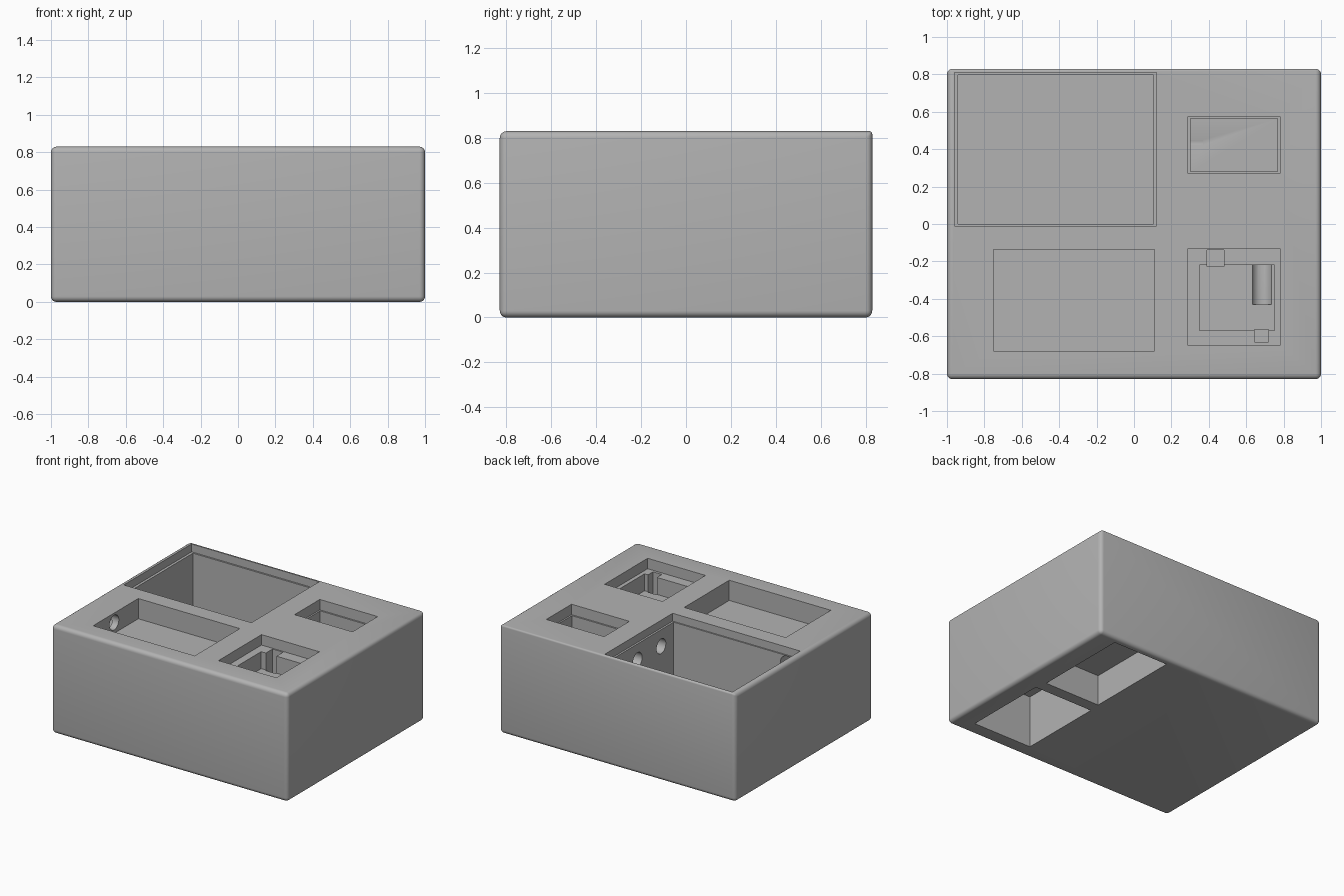
import bpy, bmesh
from math import radians
from mathutils import Matrix, Vector

if "Cube" in bpy.data.objects:
    bpy.data.objects.remove(bpy.data.objects["Cube"])

W, D, H = 2.0, 1.66, 0.83
TOP = H + 0.1          # cutters overshoot the outer faces
LOW = -0.1

grey = bpy.data.materials.new("plain_grey")
grey.use_nodes = True
grey.diffuse_color = (0.45, 0.45, 0.45, 1)
grey.node_tree.nodes["Principled BSDF"].inputs["Base Color"].default_value = (0.45, 0.45, 0.45, 1)


def make(name, bm):
    mesh = bpy.data.meshes.new(name)
    bm.to_mesh(mesh)
    bm.free()
    mesh.materials.append(grey)
    obj = bpy.data.objects.new(name, mesh)
    bpy.context.collection.objects.link(obj)
    return obj


def box(name, x, y, z):
    bm = bmesh.new()
    bmesh.ops.create_cube(bm, size=1)
    for v in bm.verts:
        v.co = [lo + (hi - lo) * (c + 0.5) for c, (lo, hi) in zip(v.co, (x, y, z))]
    return make(name, bm)


def rod(name, start, end, radius=0.056):
    a, b = Vector(start), Vector(end)
    turn = (b - a).to_track_quat('Z', 'Y').to_matrix().to_4x4()
    bm = bmesh.new()
    bmesh.ops.create_cone(bm, cap_ends=True, segments=40, radius1=radius, radius2=radius,
                          depth=(b - a).length,
                          matrix=Matrix.Translation((a + b) / 2) @ turn)
    return make(name, bm)


def apply(obj, mod):
    bpy.context.view_layer.objects.active = obj
    bpy.ops.object.modifier_apply(modifier=mod.name)


def cut(obj, cutter):
    cutter.hide_render = True
    mod = obj.modifiers.new("cut", 'BOOLEAN')
    mod.operation = 'DIFFERENCE'
    mod.solver = 'EXACT'
    mod.object = cutter
    apply(obj, mod)
    bpy.data.objects.remove(cutter)


# Rounded block; the top back edge is rounded less
body = box("box_body", (-W / 2, W / 2), (-D / 2, D / 2), (0, H))
weights = body.data.attributes.new("bevel_weight_edge", 'FLOAT', 'EDGE')
for edge in body.data.edges:
    mid = sum((body.data.vertices[i].co for i in edge.vertices), Vector()) / 2
    weights.data[edge.index].value = 0.4 if mid.y > D / 2 - 0.01 and mid.z > H - 0.01 else 1.0
bevel = body.modifiers.new("rounding", 'BEVEL')
bevel.limit_method = 'WEIGHT'
bevel.width = 0.03
bevel.segments = 6
apply(body, bevel)

# Pockets open at the top: name, x range, y range, floor height
pockets = [
    ("large_lid_ledge", (-0.96, 0.12), (-0.01, 0.81), 0.77),
    ("large_compartment", (-0.94, 0.105), (0, 0.797), 0.08),
    ("shallow_tray", (-0.75, 0.11), (-0.68, -0.135), 0.675),
    ("small_lid_ledge", (0.29, 0.78), (0.27, 0.575), 0.75),
    ("small_compartment", (0.302, 0.768), (0.282, 0.563), 0.593),
    ("square_recess", (0.29, 0.78), (-0.65, -0.13), 0.75),
    ("square_pit", (0.35, 0.75), (-0.57, -0.22), 0.62),
    ("back_wire_notch", (0.39, 0.48), (-0.228, -0.14), 0.5),
    ("front_wire_notch", (0.645, 0.72), (-0.63, -0.564), 0.5),
]
for name, x, y, floor in pockets:
    cut(body, box(name, x, y, (floor, TOP)))

# Cavities open underneath
cut(body, box("front_base_cavity", (0.35, 0.85), (-0.71, -0.05), (LOW, 0.4)))
cut(body, box("back_base_cavity", (0.36, 0.83), (0.04, 0.78), (LOW, 0.235)))

# Round cable channels between compartments
channels = [
    ("small_compartment_channel", (0.05, 0.436, 0.647), (0.37, 0.436, 0.647)),
    ("pit_channel_across", (0.05, 0.15, 0.643), (0.74, 0.15, 0.643)),
    ("pit_channel_along", (0.685, 0.2, 0.644), (0.685, -0.43, 0.644)),
    ("tray_channel_across", (-0.7, -0.426, 0.757), (-0.91, -0.426, 0.757)),
    ("tray_channel_along", (-0.855, -0.48, 0.71), (-0.855, 0.05, 0.71)),
]
for name, start, end in channels:
    cut(body, rod(name, start, end))

# Smooth rounded parts, crisp cut edges
bpy.ops.object.select_all(action='DESELECT')
body.select_set(True)
bpy.context.view_layer.objects.active = body
bpy.ops.object.shade_smooth_by_angle(angle=radians(30))
